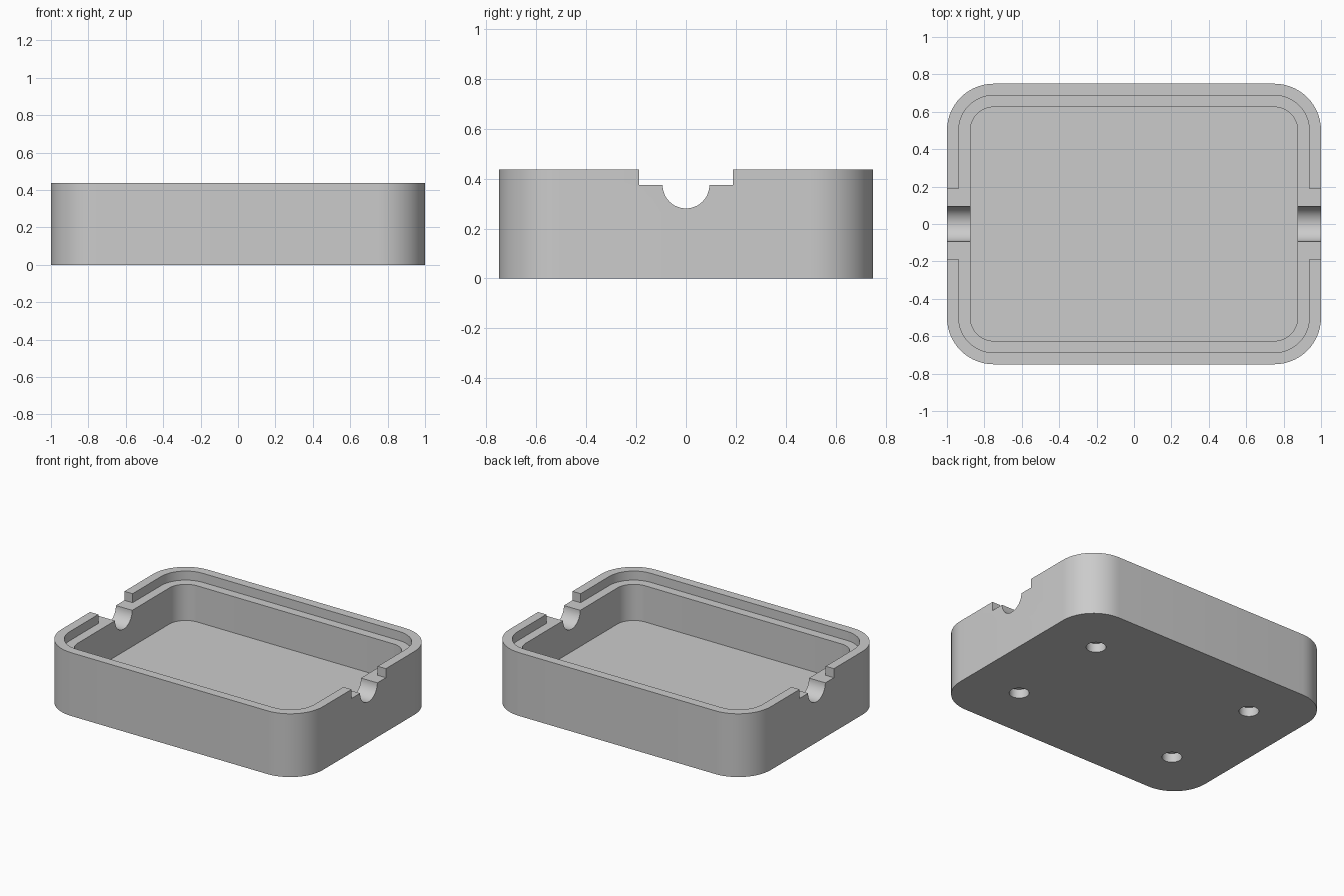
import bpy
import bmesh
from math import cos, sin, pi

if "Cube" in bpy.data.objects:
    bpy.data.objects.remove(bpy.data.objects["Cube"], do_unlink=True)

HEIGHT, LEDGE, FLOOR = 0.4375, 0.375, 0.125
WALL, LIP, RADIUS = 0.125, 0.0625, 0.25
HALF_X, HALF_Y = 1.0, 0.75
TOP = HEIGHT + 0.1  # cutters rise past the rim

grey = bpy.data.materials.new("light grey")
grey.use_nodes = True
colour = (0.6, 0.6, 0.6, 1)
grey.diffuse_color = colour
grey.node_tree.nodes["Principled BSDF"].inputs["Base Color"].default_value = colour


def prism(name, outline, low, high, axis="z"):
    """Extrude a closed 2D outline along z or x."""
    def place(u, v, w):
        return (u, v, w) if axis == "z" else (w, u, v)
    bm = bmesh.new()
    base = bm.faces.new([bm.verts.new(place(u, v, low)) for u, v in outline])
    rise = bmesh.ops.extrude_face_region(bm, geom=[base])["geom"]
    bmesh.ops.translate(bm, vec=place(0, 0, high - low),
                        verts=[g for g in rise if isinstance(g, bmesh.types.BMVert)])
    bmesh.ops.recalc_face_normals(bm, faces=bm.faces)
    mesh = bpy.data.meshes.new(name)
    bm.to_mesh(mesh)
    bm.free()
    mesh.materials.append(grey)
    obj = bpy.data.objects.new(name, mesh)
    bpy.context.collection.objects.link(obj)
    return obj


def rounded(inset, steps=14):
    """Rounded rectangle set in from the outer wall, with concentric corners."""
    r = RADIUS - inset
    points = []
    for quarter, (sx, sy) in enumerate([(1, 1), (-1, 1), (-1, -1), (1, -1)]):
        for i in range(steps + 1):
            a = (quarter + i / steps) * pi / 2
            points.append((sx * (HALF_X - RADIUS) + r * cos(a),
                           sy * (HALF_Y - RADIUS) + r * sin(a)))
    return points


def circle(u, v, r, steps=48):
    return [(u + r * cos(2 * pi * i / steps), v + r * sin(2 * pi * i / steps))
            for i in range(steps)]


# Solid body, then everything that is cut from it
tray = prism("tray", rounded(0), 0, HEIGHT)
notch = [(-0.1875, LEDGE), (0.1875, LEDGE), (0.1875, TOP), (-0.1875, TOP)]
cutters = [
    prism("cavity_cutter", rounded(WALL), FLOOR, TOP),
    prism("lip_cutter", rounded(LIP), LEDGE, TOP),
    prism("notch_cutter", notch, -1.1, 1.1, "x"),
    prism("cable_cutter", circle(0, LEDGE, 0.094), -1.1, 1.1, "x"),
]
# Blind holes in the underside
for x in (-0.625, 0.625):
    for y in (-0.375, 0.375):
        cutters.append(prism("foot_hole_cutter", circle(x, y, 0.0625), -0.1, 0.0625))

bpy.context.view_layer.objects.active = tray
for cutter in cutters:
    cutter.hide_render = True
    cut = tray.modifiers.new(cutter.name, "BOOLEAN")
    cut.operation = "DIFFERENCE"
    cut.solver = "EXACT"
    cut.object = cutter
    bpy.ops.object.modifier_apply(modifier=cut.name)
    bpy.data.objects.remove(cutter, do_unlink=True)

# Smooth corners with crisp edges
bpy.ops.object.select_all(action="DESELECT")
tray.select_set(True)
bpy.ops.object.shade_smooth_by_angle(angle=pi / 6)
